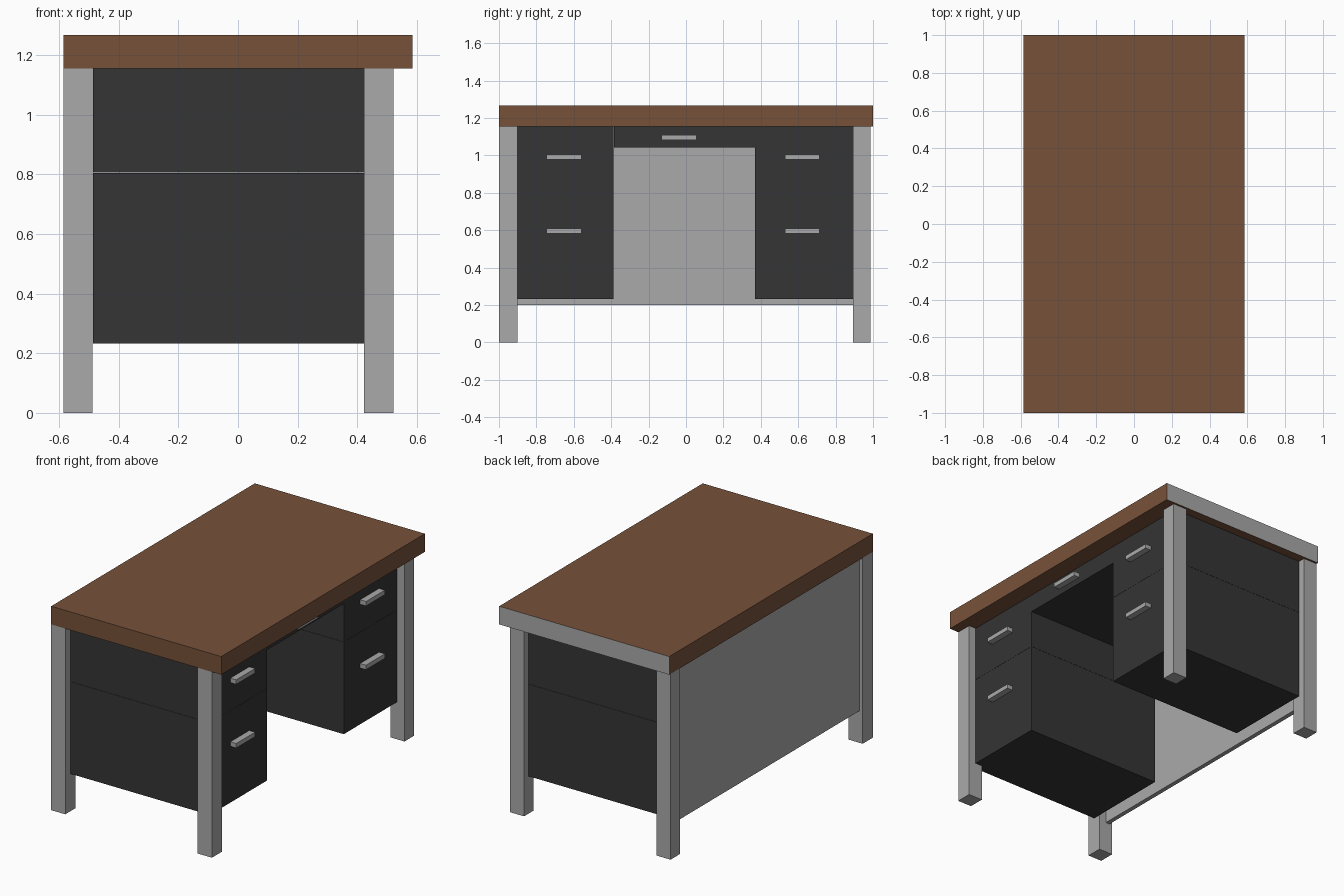
import bpy
import bmesh

if "Cube" in bpy.data.objects:
    bpy.data.objects.remove(bpy.data.objects["Cube"])


def material(name, rgb):
    mat = bpy.data.materials.new(name)
    mat.diffuse_color = (*rgb, 1)
    mat.use_nodes = True
    mat.node_tree.nodes["Principled BSDF"].inputs["Base Color"].default_value = mat.diffuse_color
    return mat


wood = material("wood", (0.184, 0.083, 0.042))
dark = material("dark_metal", (0.035, 0.035, 0.035))
grey = material("grey_metal", (0.4, 0.4, 0.4))


def box(name, x, y, z, mat=grey):
    """Axis-aligned box from (min, max) ranges."""
    bm = bmesh.new()
    bmesh.ops.create_cube(bm, size=1)
    for v in bm.verts:
        v.co = [r[0] + (c + 0.5) * (r[1] - r[0]) for c, r in zip(v.co, (x, y, z))]
    mesh = bpy.data.meshes.new(name)
    bm.to_mesh(mesh)
    bm.free()
    obj = bpy.data.objects.new(name, mesh)
    bpy.context.collection.objects.link(obj)
    mesh.materials.append(mat)
    return obj


UNDER = 1.155              # underside of the top
FRONT, REAR = 0.47, -0.487  # drawer faces and drawer backs

# Desk top, with one bare grey end
top = box("desk_top", (-0.585, 0.585), (-1, 1), (UNDER, 1.268), wood)
top.data.materials.append(grey)
for face in top.data.polygons:
    if face.normal.y > 0.9:
        face.material_index = 1

# Legs
for row, x in (("back", (-0.585, -0.488)), ("front", (0.423, 0.521))):
    for side, y in (("left", (-1, -0.9)), ("right", (0.892, 0.987))):
        box(f"{row}_{side}_leg", x, y, (0, UNDER))

# Back panel, slightly recessed between the legs
box("back_panel", (-0.565, -0.537), (-0.9, 0.892), (0.2, UNDER))


def handle(name, y, z):
    box(name, (FRONT, 0.51), (y - 0.093, y + 0.093), (z - 0.014, z + 0.014))


# Two stacked drawers with handles on each side; outer faces sit halfway into the legs
for side, y, hy in (("left", (-0.948, -0.387), -0.653), ("right", (0.368, 0.942), 0.622)):
    for level, z, hz in (("lower", (0.232, 0.8045), 0.596), ("upper", (0.8055, UNDER), 0.992)):
        box(f"{side}_{level}_drawer", (REAR, FRONT), y, z, dark)
        handle(f"{side}_{level}_handle", hy, hz)

# Shallow centre drawer above the knee space
box("centre_drawer", (REAR, FRONT), (-0.385, 0.368), (1.043, UNDER), dark)
handle("centre_handle", -0.037, 1.096)
